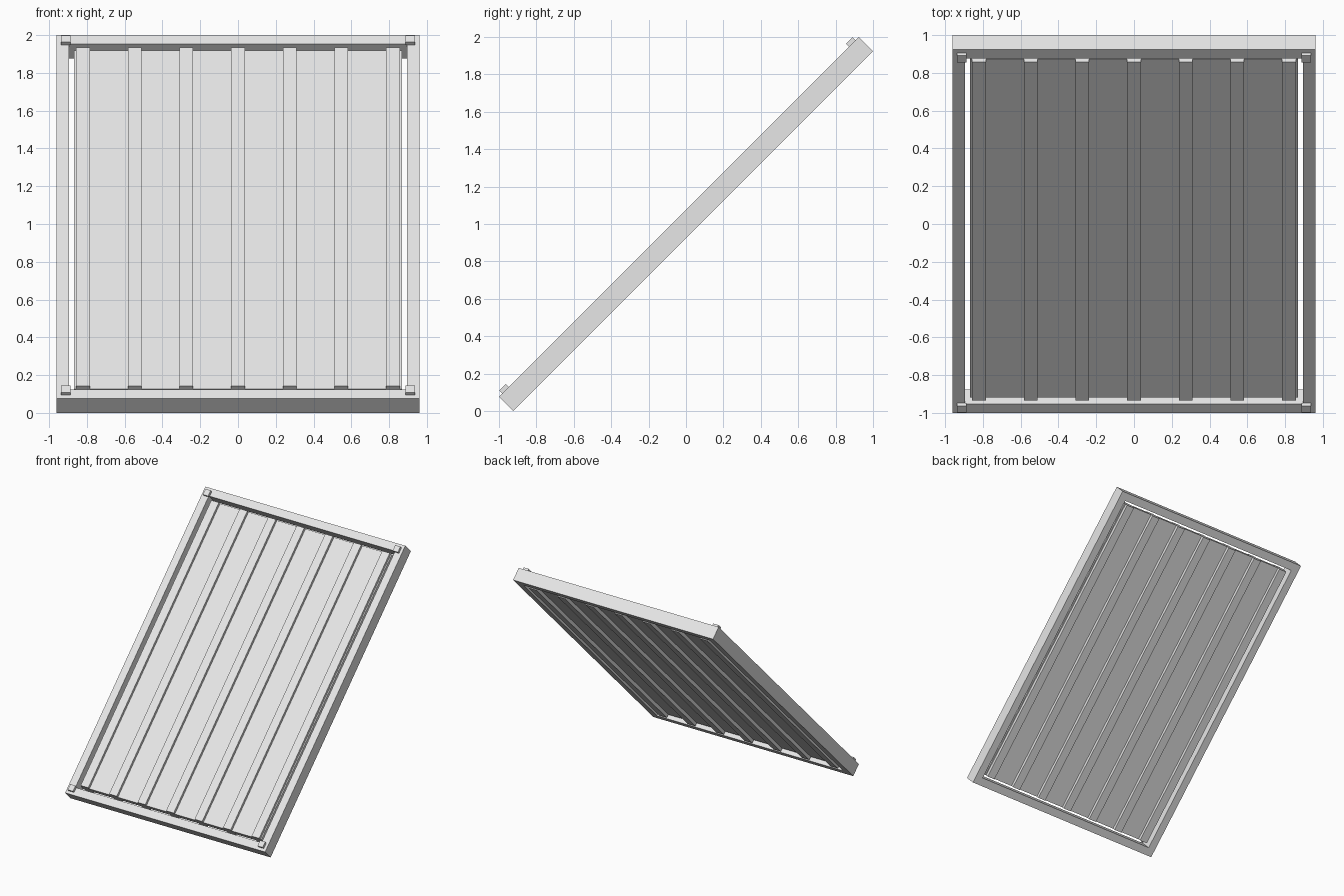
import bpy, bmesh, math
from mathutils import Matrix, Vector

if "Cube" in bpy.data.objects:
    bpy.data.objects.remove(bpy.data.objects["Cube"], do_unlink=True)

W, L, T = 1.92, 2.72, 0.108           # panel width, length, thickness
BORDER = 0.093                        # frame rail width
FRONT_DEPTH, BACK_DEPTH = 0.022, 0.028
RIB_PITCH, RIB_W = 0.2735, 0.073
PEG, PEG_H, PEG_INSET = 0.05, 0.022, 0.049

# Panel leans back at 45 degrees
TILT = Matrix.Translation((0, 0, 1)) @ Matrix.Rotation(math.radians(45), 4, 'X')

grey = bpy.data.materials.new("light grey")
grey.use_nodes = True
COLOUR = (0.8, 0.8, 0.8, 1)
grey.diffuse_color = COLOUR
grey.node_tree.nodes["Principled BSDF"].inputs["Base Color"].default_value = COLOUR


def add_object(name, bm):
    mesh = bpy.data.meshes.new(name)
    bm.to_mesh(mesh)
    bm.free()
    mesh.materials.append(grey)
    obj = bpy.data.objects.new(name, mesh)
    bpy.context.collection.objects.link(obj)
    obj.matrix_world = TILT
    return obj


def box(name, size, centre):
    bm = bmesh.new()
    bmesh.ops.create_cube(bm, size=1)
    bmesh.ops.scale(bm, vec=Vector(size), verts=bm.verts)
    bmesh.ops.translate(bm, vec=Vector(centre), verts=bm.verts)
    return add_object(name, bm)


# Outer frame: a flat ring thickened to full depth
bm = bmesh.new()
bmesh.ops.create_grid(bm, x_segments=1, y_segments=1, size=0.5)
bmesh.ops.scale(bm, vec=Vector((W, L, 1)), verts=bm.verts)
centre_face = bm.faces[:]
bmesh.ops.inset_region(bm, faces=centre_face, thickness=BORDER, use_boundary=True)
bmesh.ops.delete(bm, geom=centre_face, context='FACES')
frame = add_object("frame", bm)
solid = frame.modifiers.new("thickness", 'SOLIDIFY')
solid.thickness = T
solid.offset = 0

# Recessed sheet filling the frame
inner_w, inner_l = W - 2 * BORDER, L - 2 * BORDER
box("recessed_sheet", (inner_w, inner_l, T - FRONT_DEPTH - BACK_DEPTH),
    (0, 0, (BACK_DEPTH - FRONT_DEPTH) / 2))

# Seven lengthwise ribs, flush with the frame on both sides
for i in range(-3, 4):
    box(f"rib_{i + 4}", (RIB_W, inner_l, T), (i * RIB_PITCH, 0, 0))

# Corner pegs on the front face
for side, sx in (("right", -1), ("left", 1)):
    for end, sy in (("bottom", -1), ("top", 1)):
        box(f"peg_{end}_{side}", (PEG, PEG, PEG_H),
            (sx * (W / 2 - PEG_INSET), sy * (L / 2 - PEG_INSET), (T + PEG_H) / 2))
